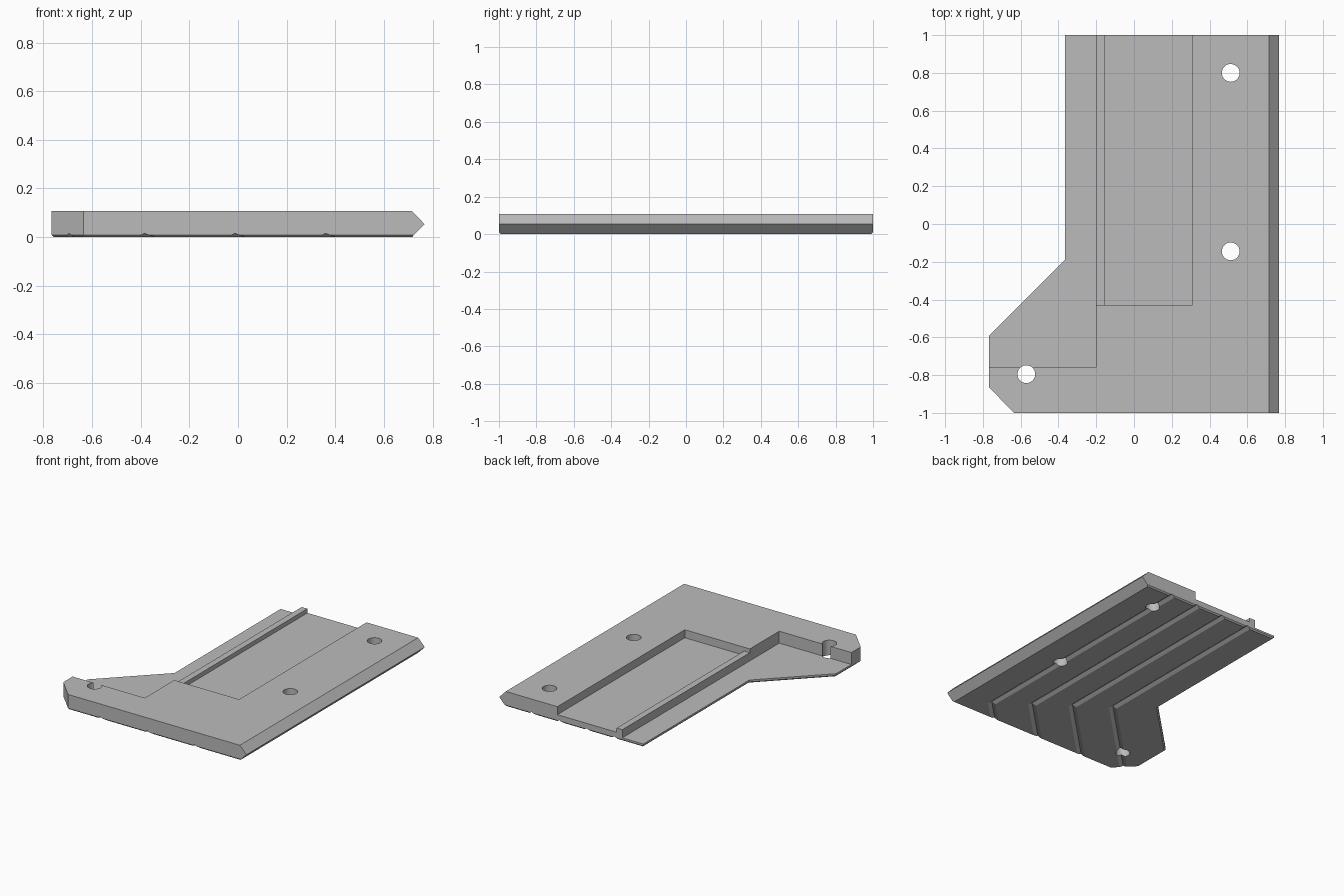
import bpy, bmesh
from mathutils import Vector

if "Cube" in bpy.data.objects:
    bpy.data.objects.remove(bpy.data.objects["Cube"], do_unlink=True)

H = 0.107          # plate thickness
TIP = 0.767        # x of the pointed edge
SHOULDER = 0.715   # x where the point starts

grey = bpy.data.materials.new("plain_grey")
grey.use_nodes = True
grey.diffuse_color = (0.5, 0.5, 0.5, 1)
grey.node_tree.nodes["Principled BSDF"].inputs["Base Color"].default_value = (0.5, 0.5, 0.5, 1)


def finish(bm, name):
    bmesh.ops.recalc_face_normals(bm, faces=bm.faces[:])
    mesh = bpy.data.meshes.new(name)
    bm.to_mesh(mesh)
    bm.free()
    mesh.materials.append(grey)
    obj = bpy.data.objects.new(name, mesh)
    bpy.context.collection.objects.link(obj)
    return obj


def loft(bm, sections):
    """Skin a row of equal closed sections and cap both ends."""
    rings = [[bm.verts.new(p) for p in s] for s in sections]
    n = len(rings[0])
    for a, b in zip(rings, rings[1:]):
        for i in range(n):
            j = (i + 1) % n
            bm.faces.new((a[i], a[j], b[j], b[i]))
    bm.faces.new(rings[0])
    bm.faces.new(rings[-1])


def box(x0, x1, y0, y1, z0, z1):
    bm = bmesh.new()
    loft(bm, [[(x0, y0, z), (x1, y0, z), (x1, y1, z), (x0, y1, z)] for z in (z0, z1)])
    return finish(bm, "box_cutter")


def drill(x, y, r=0.047):
    bm = bmesh.new()
    bmesh.ops.create_cone(bm, cap_ends=True, segments=48, radius1=r, radius2=r, depth=1)
    bmesh.ops.translate(bm, verts=bm.verts[:], vec=(x, y, 0))
    return finish(bm, "drill_cutter")


def groove(x, c, w=0.024, d=0.016):
    """V channel running along y, then turning 45 degrees towards the front."""
    path = [(x, 1.1), (x, x - c), (c - 1.2, -1.2)]
    sides = [(1, 0), (1, -0.414), (0.707, -0.707)]
    bm = bmesh.new()
    loft(bm, [[(px - 2 * w * sx, py - 2 * w * sy, -d), (px, py, d),
               (px + 2 * w * sx, py + 2 * w * sy, -d)]
              for (px, py), (sx, sy) in zip(path, sides)])
    return finish(bm, "groove_cutter")


# Plate outline
outline = [(TIP, -1), (TIP, 1), (-0.365, 1), (-0.365, -0.19),
           (-TIP, -0.59), (-TIP, -0.865), (-0.635, -1)]
bm = bmesh.new()
loft(bm, [[(x, y, z) for x, y in outline] for z in (0, H)])

# Pointed long edge
for s in (-1, 1):
    normal = Vector((H / 2, 0, s * (TIP - SHOULDER))).normalized()
    bmesh.ops.bisect_plane(bm, geom=bm.verts[:] + bm.edges[:] + bm.faces[:],
                           plane_co=(TIP, 0, H / 2), plane_no=normal, clear_outer=True)
    bmesh.ops.holes_fill(bm, edges=[e for e in bm.edges if e.is_boundary], sides=0)
bmesh.ops.remove_doubles(bm, verts=bm.verts[:], dist=0.0005)
bmesh.ops.recalc_face_normals(bm, faces=bm.faces[:])

# Small chamfer around the underside
rim = [e for e in bm.edges if all(v.co.z < 0.001 for v in e.verts)
       and min(v.co.x for v in e.verts) < SHOULDER - 0.01]
bmesh.ops.bevel(bm, geom=rim, offset=0.009, segments=1, affect='EDGES')
plate = finish(bm, "mounting_plate")

# Recesses, rail top, bolt holes and underside channels
cutters = [box(-0.155, 0.31, -0.43, 1.1, 0.05, 0.3),
           box(-0.3, 0, -0.43, 1.1, 0.08, 0.3),
           box(-1, -0.2, -0.76, 1.2, 0.022, 0.4)]
cutters += [drill(x, y) for x, y in ((0.512, 0.8), (0.512, -0.145), (-0.57, -0.795))]
cutters += [groove(0.51 - 0.216 * k, 1.36 - 0.372 * k) for k in range(4)]

bpy.context.view_layer.objects.active = plate
for cutter in cutters:
    mod = plate.modifiers.new("cut", 'BOOLEAN')
    mod.operation = 'DIFFERENCE'
    mod.solver = 'EXACT'
    mod.object = cutter
    bpy.ops.object.modifier_apply(modifier=mod.name)
    bpy.data.objects.remove(cutter, do_unlink=True)

# Smooth the hole walls, keep every other edge crisp
bpy.ops.object.select_all(action='DESELECT')
plate.select_set(True)
bpy.ops.object.shade_smooth_by_angle(angle=0.35)
